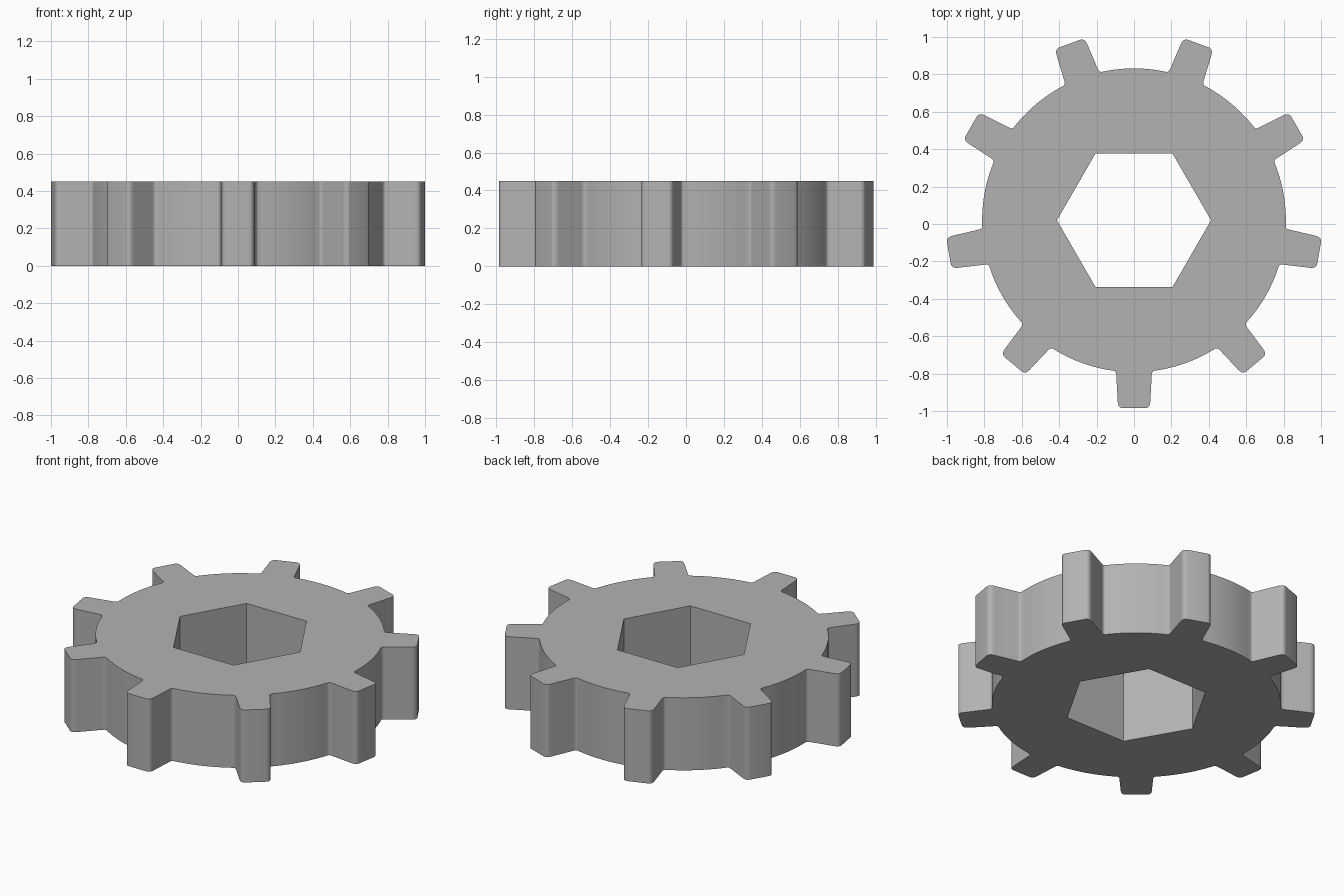
import bpy
import bmesh
import math
from mathutils import Vector, Matrix

cube = bpy.data.objects.get("Cube")
if cube:
    bpy.data.objects.remove(cube, do_unlink=True)

TEETH = 9
HEIGHT = 0.45
BODY_R = 0.812
TIP_R = 1.005
HUB = Vector((0, 0.02, 0))

grey = bpy.data.materials.new("plain_grey")
grey.use_nodes = True
colour = (0.45, 0.45, 0.45, 1)
grey.diffuse_color = colour
grey.node_tree.nodes["Principled BSDF"].inputs["Base Color"].default_value = colour


def rounded(a, corner, b, steps=5):
    """Points easing from a to b around a corner."""
    a, corner, b = Vector(a), Vector(corner), Vector(b)
    ts = [i / steps for i in range(steps + 1)]
    return [a * (1 - t) ** 2 + corner * 2 * t * (1 - t) + b * t * t for t in ts]


def tooth_outline():
    """One tooth pointing along +x, from its -y root to its +y root."""
    root = math.sqrt(BODY_R ** 2 - 0.108 ** 2)
    half = rounded((root, 0.108), (0.808, 0.096), (0.826, 0.095), 4)
    half += rounded((0.97, 0.087), (TIP_R, 0.085), (TIP_R, 0.058))
    return [Vector((p.x, -p.y)) for p in half] + half[::-1]


def gear_outline():
    """Teeth joined by arcs of the round body."""
    pitch = math.tau / TEETH
    root_angle = math.asin(0.108 / BODY_R)
    points = []
    for i in range(TEETH):
        angle = -math.pi / 2 + i * pitch
        turn = Matrix.Rotation(angle, 2)
        points += [turn @ p for p in tooth_outline()]
        span = pitch - 2 * root_angle
        for k in range(1, 12):
            a = angle + root_angle + span * k / 12
            points.append(Vector((math.cos(a), math.sin(a))) * BODY_R)
    return points


def hex_outline(radius):
    return [Vector((math.cos(i * math.pi / 3), math.sin(i * math.pi / 3))) * radius
            for i in range(6)]


# Flat gear face with a hexagonal hole, extruded to full thickness
bm = bmesh.new()
edges = []
for outline in (gear_outline(), hex_outline(0.412)):
    verts = [bm.verts.new(p.to_3d() + HUB) for p in outline]
    edges += [bm.edges.new((v, verts[i - 1])) for i, v in enumerate(verts)]
bmesh.ops.triangle_fill(bm, edges=edges, use_beauty=True, use_dissolve=False)
top = bmesh.ops.extrude_face_region(bm, geom=bm.faces[:], use_keep_orig=True)
bmesh.ops.translate(bm, vec=(0, 0, HEIGHT),
                    verts=[g for g in top["geom"] if isinstance(g, bmesh.types.BMVert)])
bmesh.ops.recalc_face_normals(bm, faces=bm.faces[:])

mesh = bpy.data.meshes.new("gear")
bm.to_mesh(mesh)
bm.free()
mesh.materials.append(grey)
gear = bpy.data.objects.new("gear", mesh)
bpy.context.collection.objects.link(gear)

# Smooth walls with sharp rims
bpy.ops.object.select_all(action="DESELECT")
gear.select_set(True)
bpy.context.view_layer.objects.active = gear
bpy.ops.object.shade_smooth_by_angle(angle=math.radians(30))
